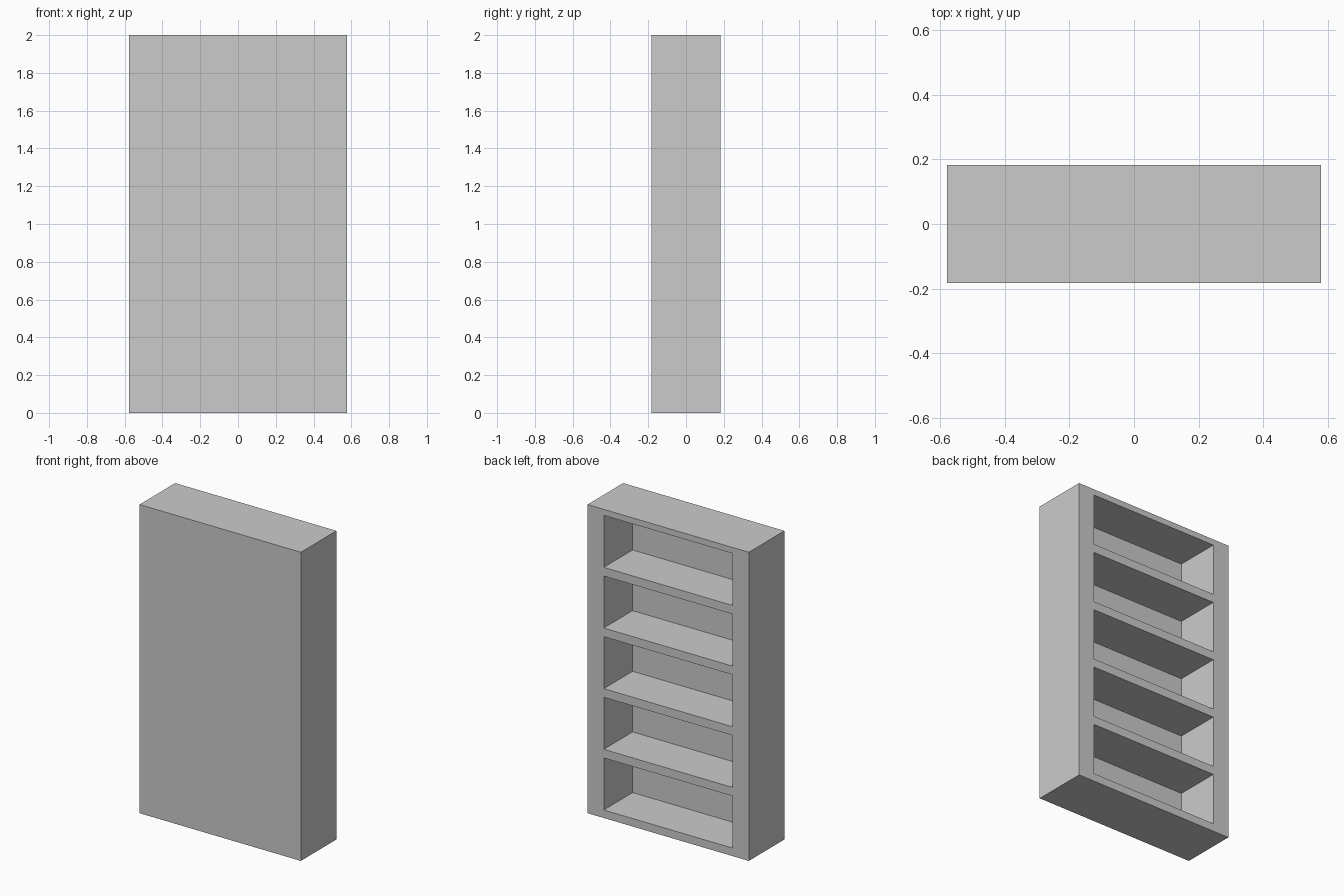
import bpy

if "Cube" in bpy.data.objects:
    bpy.data.objects.remove(bpy.data.objects["Cube"])

W, D, H = 1.156, 0.364, 2.0          # outer size
WALL, BACKING = 0.116, 0.069         # side walls and closed front panel
BAYS, BAY_H, PITCH, BASE = 5, 0.337, 0.393, 0.052


def box(name, x, y, z):
    """Axis-aligned box from (min, max) ranges."""
    bpy.ops.mesh.primitive_cube_add(size=1, location=[sum(r) / 2 for r in (x, y, z)])
    ob = bpy.context.object
    ob.name = name
    ob.scale = [r[1] - r[0] for r in (x, y, z)]
    bpy.ops.object.transform_apply(location=True, rotation=False, scale=True)
    return ob


# Bay cutter: one opening repeated upward, open through the +y face
cutter = box("bay_cutter", (-W / 2 + WALL, W / 2 - WALL),
             (-D / 2 + BACKING, D / 2 + 0.1), (BASE, BASE + BAY_H))
array = cutter.modifiers.new("bays", 'ARRAY')
array.count = BAYS
array.use_relative_offset = False
array.use_constant_offset = True
array.constant_offset_displace = (0, 0, PITCH)
bpy.ops.object.modifier_apply(modifier=array.name)

# Bookcase body with the five shelf bays cut out
case = box("bookcase", (-W / 2, W / 2), (-D / 2, D / 2), (0, H))
cut = case.modifiers.new("shelf_bays", 'BOOLEAN')
cut.operation = 'DIFFERENCE'
cut.solver = 'EXACT'
cut.object = cutter
bpy.ops.object.modifier_apply(modifier=cut.name)
bpy.data.objects.remove(cutter, do_unlink=True)
